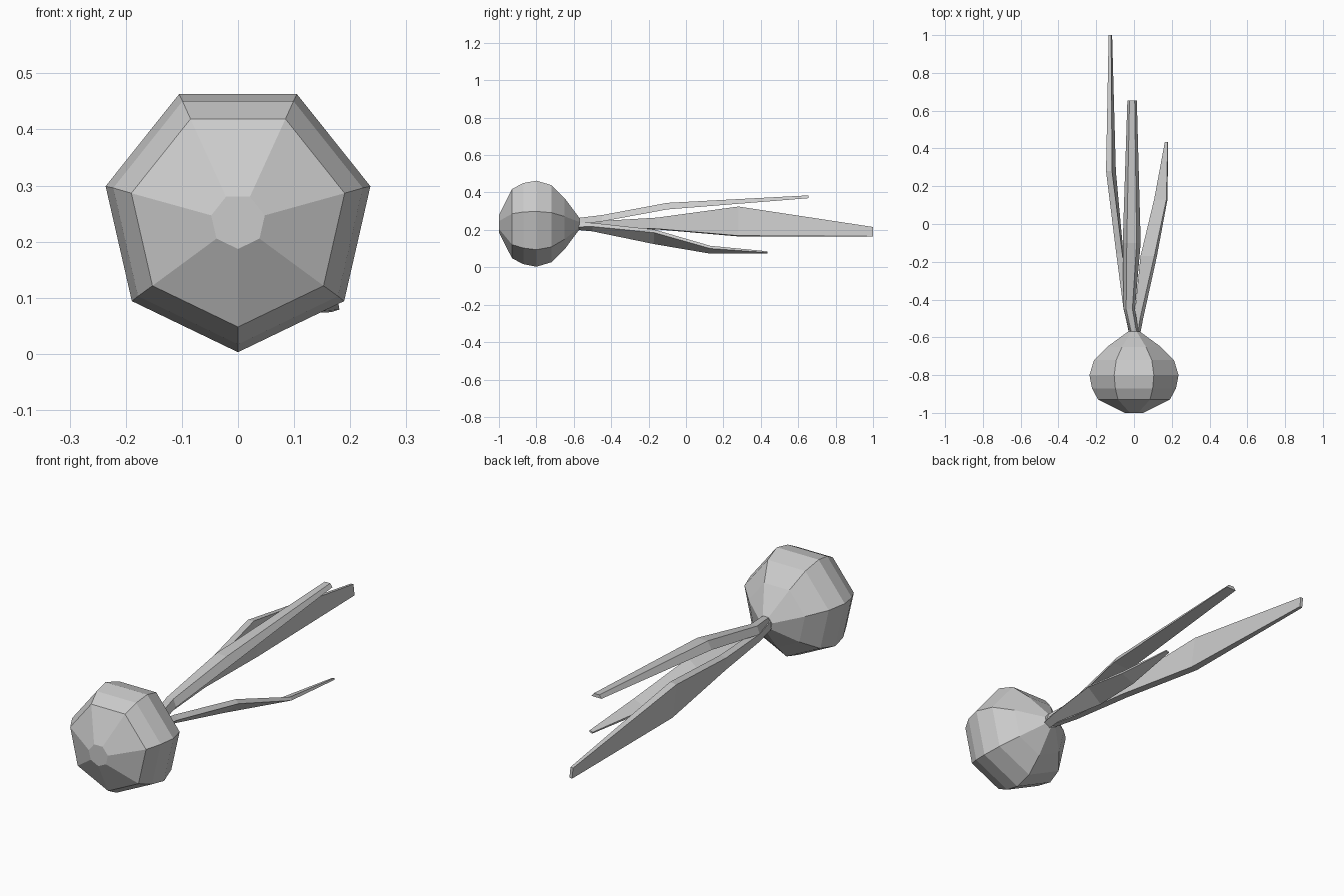
import bpy, bmesh, math

cube = bpy.data.objects.get("Cube")
if cube:
    bpy.data.objects.remove(cube, do_unlink=True)

grey = bpy.data.materials.new("plain_grey")
grey.use_nodes = True
COLOUR = (0.6, 0.6, 0.6, 1)
grey.diffuse_color = COLOUR
grey.node_tree.nodes["Principled BSDF"].inputs["Base Color"].default_value = COLOUR


def loft(name, rings):
    """Skin equal-sized rings of points and cap both ends."""
    bm = bmesh.new()
    loops = [[bm.verts.new(p) for p in ring] for ring in rings]
    n = len(loops[0])
    for a, b in zip(loops, loops[1:]):
        for i in range(n):
            j = (i + 1) % n
            bm.faces.new((a[i], a[j], b[j], b[i]))
    bm.faces.new(loops[0])
    bm.faces.new(loops[-1])
    bmesh.ops.recalc_face_normals(bm, faces=bm.faces)
    mesh = bpy.data.meshes.new(name)
    bm.to_mesh(mesh)
    bm.free()
    mesh.materials.append(grey)
    obj = bpy.data.objects.new(name, mesh)
    bpy.context.collection.objects.link(obj)
    return obj


def heptagon(y, z, radius):
    angles = [math.tau * i / 7 - math.pi / 2 for i in range(7)]
    return [(radius * math.cos(a), y, z + radius * math.sin(a)) for a in angles]


def blade_section(x, y, z, width, thick, angle, top):
    """Four-sided section; top is the width of the upper side relative to the lower."""
    c, s = math.cos(angle), math.sin(angle)
    w, t = width / 2, thick / 2
    corners = [(-w, -t), (w, -t), (w * top, t), (-w * top, t)]
    return [(x + u * c - v * s, y, z + u * s + v * c) for u, v in corners]


# Round root: seven-sided, turned along y
profile = [(-1, 0.236, 0.049), (-0.93, 0.243, 0.195), (-0.87, 0.245, 0.228),
           (-0.8, 0.245, 0.242), (-0.72, 0.244, 0.217), (-0.65, 0.24, 0.145),
           (-0.57, 0.235, 0.033)]
loft("bulb", [heptagon(*p) for p in profile])

# Leaves: x, y, z, width, thickness, roll
leaves = {
    "upper_leaf": (0.55, [(0, -0.575, 0.247, 0.05, 0.034, 0),
                          (-0.025, -0.45, 0.262, 0.06, 0.034, 0),
                          (-0.012, -0.1, 0.327, 0.095, 0.035, 0),
                          (-0.01, 0.655, 0.377, 0.05, 0.015, 0)]),
    "long_leaf": (1, [(-0.012, -0.575, 0.232, 0.035, 0.028, 1.5),
                      (-0.04, -0.45, 0.23, 0.035, 0.03, 1.6),
                      (-0.075, -0.155, 0.234, 0.06, 0.032, 1.68),
                      (-0.122, 0.28, 0.245, 0.157, 0.032, 1.7),
                      (-0.125, 1, 0.19, 0.05, 0.013, 1.68)]),
    "low_leaf": (1, [(0.012, -0.575, 0.22, 0.035, 0.028, 0.5),
                     (0.025, -0.5, 0.215, 0.04, 0.026, 0.7),
                     (0.078, -0.17, 0.163, 0.095, 0.022, 0.7),
                     (0.142, 0.13, 0.094, 0.07, 0.016, 0.4),
                     (0.172, 0.435, 0.08, 0.016, 0.007, 0.3)]),
}
for name, (top, stations) in leaves.items():
    loft(name, [blade_section(*s, top) for s in stations])
